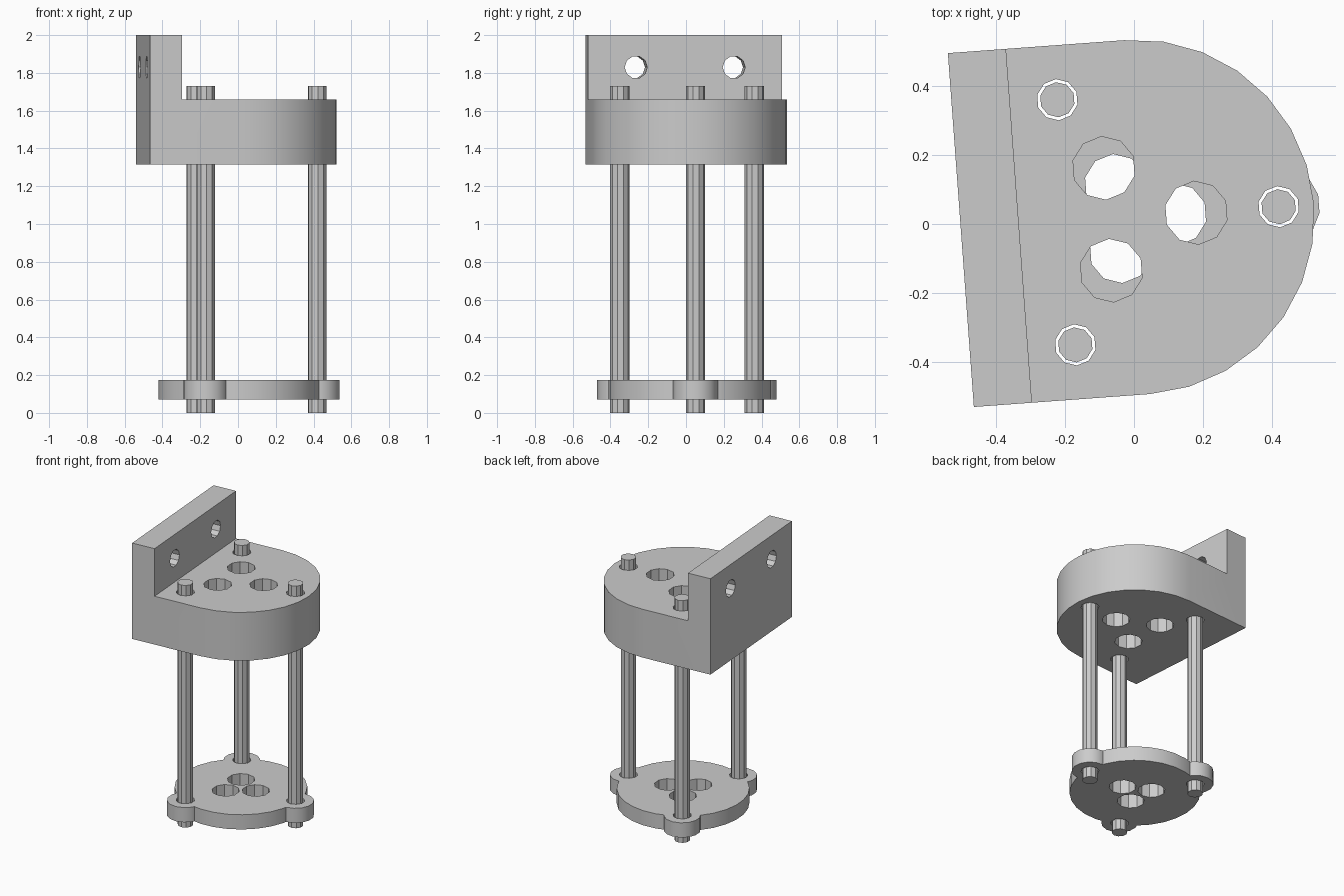
import bpy, bmesh, math
from mathutils import Matrix

cube = bpy.data.objects.get("Cube")
if cube:
    bpy.data.objects.remove(cube, do_unlink=True)

CENTRE = (0.009, 0.02, 0)
TURN = math.radians(4.2)
ROD_REACH = 0.412

grey = bpy.data.materials.new("Plain Grey")
grey.use_nodes = True
colour = (0.6, 0.6, 0.6, 1)
grey.diffuse_color = colour
grey.node_tree.nodes["Principled BSDF"].inputs["Base Color"].default_value = colour


def prism(name, points, z0, z1):
    """Extrude a flat outline from z0 to z1."""
    bm = bmesh.new()
    base = bm.faces.new([bm.verts.new((x, y, z0)) for x, y in points])
    top = bmesh.ops.extrude_face_region(bm, geom=[base])["geom"]
    for v in top:
        if isinstance(v, bmesh.types.BMVert):
            v.co.z = z1
    bmesh.ops.recalc_face_normals(bm, faces=bm.faces)
    mesh = bpy.data.meshes.new(name)
    bm.to_mesh(mesh)
    bm.free()
    mesh.materials.append(grey)
    ob = bpy.data.objects.new(name, mesh)
    bpy.context.collection.objects.link(ob)
    return ob


def ring(x, y, r, sides):
    """Polygon outline with a flat side facing +x."""
    angles = [2 * math.pi * (i + 0.5) / sides for i in range(sides)]
    return [(x + r * math.cos(a), y + r * math.sin(a)) for a in angles]


def three(reach):
    """Three spots evenly spread around the axis."""
    return [(reach * math.cos(a), reach * math.sin(a))
            for a in (math.radians(d) for d in (0, 120, 240))]


def combine(ob, other, operation):
    mod = ob.modifiers.new("combine", 'BOOLEAN')
    mod.operation = operation
    mod.solver = 'EXACT'
    mod.object = other
    bpy.context.view_layer.objects.active = ob
    bpy.ops.object.modifier_apply(modifier=mod.name)
    bpy.data.objects.remove(other, do_unlink=True)


def drill(ob, reach, r):
    for x, y in three(reach):
        combine(ob, prism("cutter", ring(x, y, r, 10), -0.5, 2.5), 'DIFFERENCE')


def finish(ob):
    bpy.ops.object.select_all(action='DESELECT')
    ob.select_set(True)
    bpy.context.view_layer.objects.active = ob
    bpy.ops.object.shade_smooth_by_angle(angle=math.radians(30))
    ob.location = CENTRE
    ob.rotation_euler.z = TURN


# Upper bracket: rounded block with an upright wall left standing at -x
R = 0.515
arc = [math.pi * (i / 14 - 0.5) for i in range(15)]
outline = [(R * math.cos(a), R * math.sin(a)) for a in arc] + [(-0.513, R), (-0.513, -R)]
bracket = prism("mounting_bracket", outline, 1.315, 2.0)
step = [(-0.344, -1), (1, -1), (1, 1), (-0.344, 1)]
combine(bracket, prism("cutter", step, 1.66, 2.5), 'DIFFERENCE')
drill(bracket, 0.172, 0.092)
drill(bracket, ROD_REACH, 0.06)

# Screw holes through the wall
for y in (-0.26, 0.26):
    hole = prism("cutter", ring(0, 0, 0.06, 10), -0.3, 0.3)
    hole.data.transform(Matrix.Translation((-0.43, y, 1.83)) @ Matrix.Rotation(math.pi / 2, 4, 'Y'))
    combine(bracket, hole, 'DIFFERENCE')
finish(bracket)

# Lower plate: disc with three lobes
plate = prism("lower_plate", ring(0, 0, 0.43, 28), 0.07, 0.175)
for x, y in three(ROD_REACH):
    combine(plate, prism("lobe", ring(x, y, 0.12, 14), 0.07, 0.175), 'UNION')
drill(plate, 0.113, 0.09)
drill(plate, ROD_REACH, 0.06)
finish(plate)

# Rods joining plate and bracket
for label, (x, y) in zip(("left", "back", "front"), three(ROD_REACH)):
    finish(prism(label + "_rod", ring(x, y, 0.051, 10), 0, 1.73))
